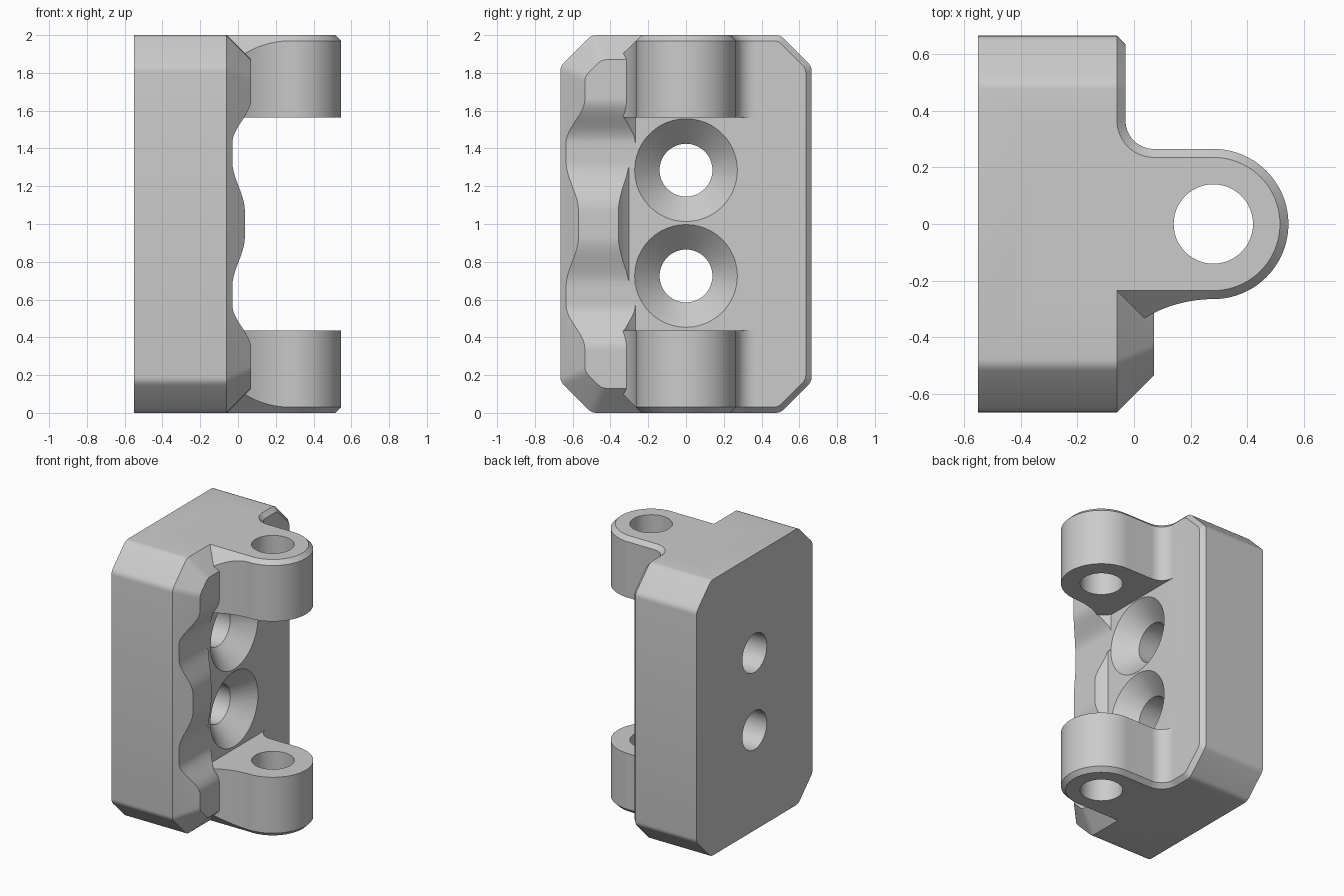
import bpy, bmesh, math
from mathutils import Vector

cube = bpy.data.objects.get("Cube")
if cube:
    bpy.data.objects.remove(cube, do_unlink=True)

grey = bpy.data.materials.new("plain_grey")
grey.use_nodes = True
colour = (0.6, 0.6, 0.6, 1)
grey.diffuse_color = colour
grey.node_tree.nodes["Principled BSDF"].inputs["Base Color"].default_value = colour

PIN_X, TIP_R, FACE_X, CHAMFER = 0.28, 0.265, -0.03, 0.03
GAP_LOW, GAP_HIGH = 0.435, 1.565


def loft(name, rings):
    """Closed solid through rings of equal point count."""
    bm = bmesh.new()
    loops = [[bm.verts.new(p) for p in ring] for ring in rings]
    n = len(loops[0])
    for a, b in zip(loops, loops[1:]):
        for i in range(n):
            j = (i + 1) % n
            bm.faces.new((a[i], a[j], b[j], b[i]))
    bm.faces.new(loops[0][::-1])
    bm.faces.new(loops[-1])
    bmesh.ops.recalc_face_normals(bm, faces=bm.faces)
    mesh = bpy.data.meshes.new(name)
    bm.to_mesh(mesh)
    bm.free()
    mesh.materials.append(grey)
    ob = bpy.data.objects.new(name, mesh)
    bpy.context.collection.objects.link(ob)
    return ob


def arc(cx, cy, r, a0, a1, n):
    angles = [math.radians(a0 + (a1 - a0) * i / n) for i in range(n + 1)]
    return [(cx + r * math.cos(a), cy + r * math.sin(a)) for a in angles]


def prism_z(name, pts, z0, z1):
    return loft(name, [[(x, y, z) for x, y in pts] for z in (z0, z1)])


def combine(target, tool, operation):
    mod = target.modifiers.new(operation, 'BOOLEAN')
    mod.operation = operation
    mod.solver = 'EXACT'
    mod.object = tool
    bpy.context.view_layer.objects.active = target
    bpy.ops.object.modifier_apply(modifier=mod.name)
    bpy.data.objects.remove(tool, do_unlink=True)


def outline(x, inset):
    """Octagon with softened corners, shrunk by inset."""
    a, h = 0.665 - inset, 1 - inset
    c = 0.165 - inset * 0.586
    quarter = [(a, h - c), (a - c, h)]
    corners = quarter + [(-y, z) for y, z in quarter[::-1]]
    corners += [(-y, -z) for y, z in corners]
    pts = []
    for i, p in enumerate(corners):
        p = Vector(p)
        before = (Vector(corners[i - 1]) - p).normalized() * 0.025
        after = (Vector(corners[(i + 1) % 8]) - p).normalized() * 0.025
        for t in (0, 0.33, 0.67, 1):
            q = p + before * (1 - t) ** 2 + after * t ** 2
            pts.append((x, q.x, q.y + 1))
    return pts


# Body block, chamfered towards the hinge side
body = loft("hinge_bracket", [outline(-0.55, 0), outline(-0.06, 0), outline(0.07, 0.13)])

# Recess that leaves the ridge along one side
combine(body, prism_z("recess_cutter", [(FACE_X, -0.26), (1, -0.26), (1, 1), (FACE_X, 1)], -1, 3),
        'DIFFERENCE')


# Wavy top of the ridge
def ridge_height(z):
    def smooth(lo, hi):
        t = min(max((abs(z - 1) - lo) / (hi - lo), 0), 1)
        return t * t * (3 - 2 * t)
    return FACE_X + 0.066 * (1 - smooth(0.07, 0.33)) + 0.1 * smooth(0.43, 0.66)


heights = [0.3 + 0.02 * i for i in range(71)]
wave = [(ridge_height(z), z) for z in heights] + [(0.5, 1.7), (0.5, 0.3)]
combine(body, loft("wave_cutter", [[(x, y, z) for x, z in wave] for y in (-0.9, -0.2)]),
        'DIFFERENCE')

# Round clearance around the pin axis, wider in the middle
for radius, low, high in ((0.41, GAP_LOW, GAP_HIGH), (0.433, 0.7, 1.3)):
    reach = math.degrees(math.acos((FACE_X - PIN_X) / radius))
    combine(body, prism_z("clearance_cutter", arc(PIN_X, 0, radius, -reach, reach, 48), low, high),
            'DIFFERENCE')

# Knuckle outline: (outer point, inner point at the end face, chamfer depth)
path = [((-0.3, -0.4), (-0.3, -0.235), 0.165)]
flare_r = 0.475
for i in range(17):
    x = -0.06 + (PIN_X + 0.06) * i / 16
    y = -TIP_R - flare_r + math.sqrt(flare_r ** 2 - (PIN_X - x) ** 2)
    path.append(((x, y), (x, -0.235), -0.235 - y))
tip_out = arc(PIN_X, 0, TIP_R, -90, 90, 40)[1:]
tip_in = arc(PIN_X, 0, TIP_R - CHAMFER, -90, 90, 40)[1:]
fillet_out = arc(0.07, 0.365, 0.1, -90, -180, 14)
fillet_in = arc(0.07, 0.365, 0.1 + CHAMFER, -90, -180, 14)
path += [(o, i, CHAMFER) for o, i in zip(tip_out + fillet_out, tip_in + fillet_in)]
path.append(((-0.3, 0.365), (-0.3, 0.335), CHAMFER))


def knuckle(name, flip):
    def at(p, z):
        return (p[0], p[1], 2 - z if flip else z)
    return loft(name, [[at(o, GAP_HIGH) for o, i, d in path],
                       [at(o, 2 - d) for o, i, d in path],
                       [at(i, 2) for o, i, d in path]])


for name, flip in (("upper_knuckle", False), ("lower_knuckle", True)):
    combine(body, knuckle(name, flip), 'UNION')

# Pin bore through both knuckles
combine(body, prism_z("pin_cutter", arc(PIN_X, 0, 0.14, 0, 352.5, 47), -0.2, 2.2), 'DIFFERENCE')

# Countersunk screw holes
for z in (0.725, 1.285):
    profile = ((-0.7, 0.14), (-0.16, 0.14), (FACE_X, 0.272), (0.02, 0.272))
    rings = [[(x, u, z + v) for u, v in arc(0, 0, r, 0, 352.5, 47)] for x, r in profile]
    combine(body, loft("screw_cutter", rings), 'DIFFERENCE')

# Smooth curved areas, keep edges crisp
bpy.ops.object.select_all(action='DESELECT')
body.select_set(True)
bpy.context.view_layer.objects.active = body
bpy.ops.object.shade_smooth_by_angle(angle=math.radians(28))
